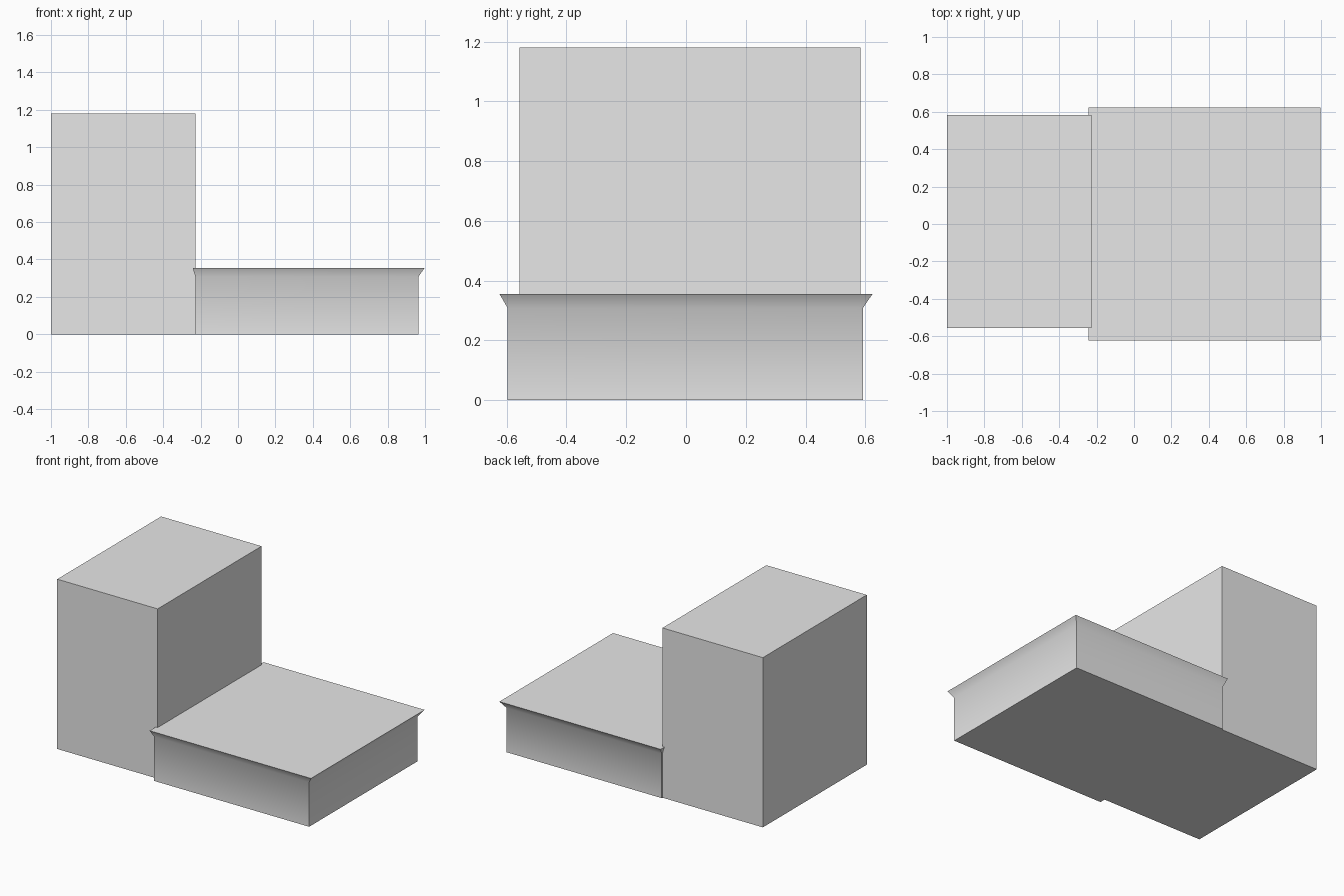
import bpy
import bmesh
import math

cube = bpy.data.objects.get("Cube")
if cube:
    bpy.data.objects.remove(cube, do_unlink=True)

grey = bpy.data.materials.new("light grey")
grey.use_nodes = True
GREY = (0.8, 0.8, 0.8, 1.0)
grey.diffuse_color = GREY
grey.node_tree.nodes["Principled BSDF"].inputs["Base Color"].default_value = GREY


def stacked_block(name, sections):
    """Closed block skinned through rectangles (x0, x1, y0, y1, z)."""
    bm = bmesh.new()
    rings = []
    for x0, x1, y0, y1, z in sections:
        corners = ((x0, y0), (x1, y0), (x1, y1), (x0, y1))
        rings.append([bm.verts.new((x, y, z)) for x, y in corners])
    for low, high in zip(rings, rings[1:]):
        for i in range(4):
            j = (i + 1) % 4
            bm.faces.new((low[i], low[j], high[j], high[i]))
    bm.faces.new(rings[0][::-1])
    bm.faces.new(rings[-1])
    bmesh.ops.recalc_face_normals(bm, faces=bm.faces[:])
    mesh = bpy.data.meshes.new(name)
    bm.to_mesh(mesh)
    bm.free()
    mesh.materials.append(grey)
    obj = bpy.data.objects.new(name, mesh)
    bpy.context.collection.objects.link(obj)
    return obj


# Tall plain block
tower = (-1.0, -0.228, -0.557, 0.584)
stacked_block("tall_block", [(*tower, 0.0), (*tower, 1.18)])

# Low block with a flared rim, shaded softly from wall into rim
wall = (-0.228, 0.965, -0.597, 0.592)
rim = (-0.242, 0.998, -0.624, 0.624)
low = stacked_block("low_block", [(*wall, 0.0), (*wall, 0.308), (*rim, 0.355)])

bpy.ops.object.select_all(action="DESELECT")
low.select_set(True)
bpy.context.view_layer.objects.active = low
bpy.ops.object.shade_smooth_by_angle(angle=math.radians(45))
